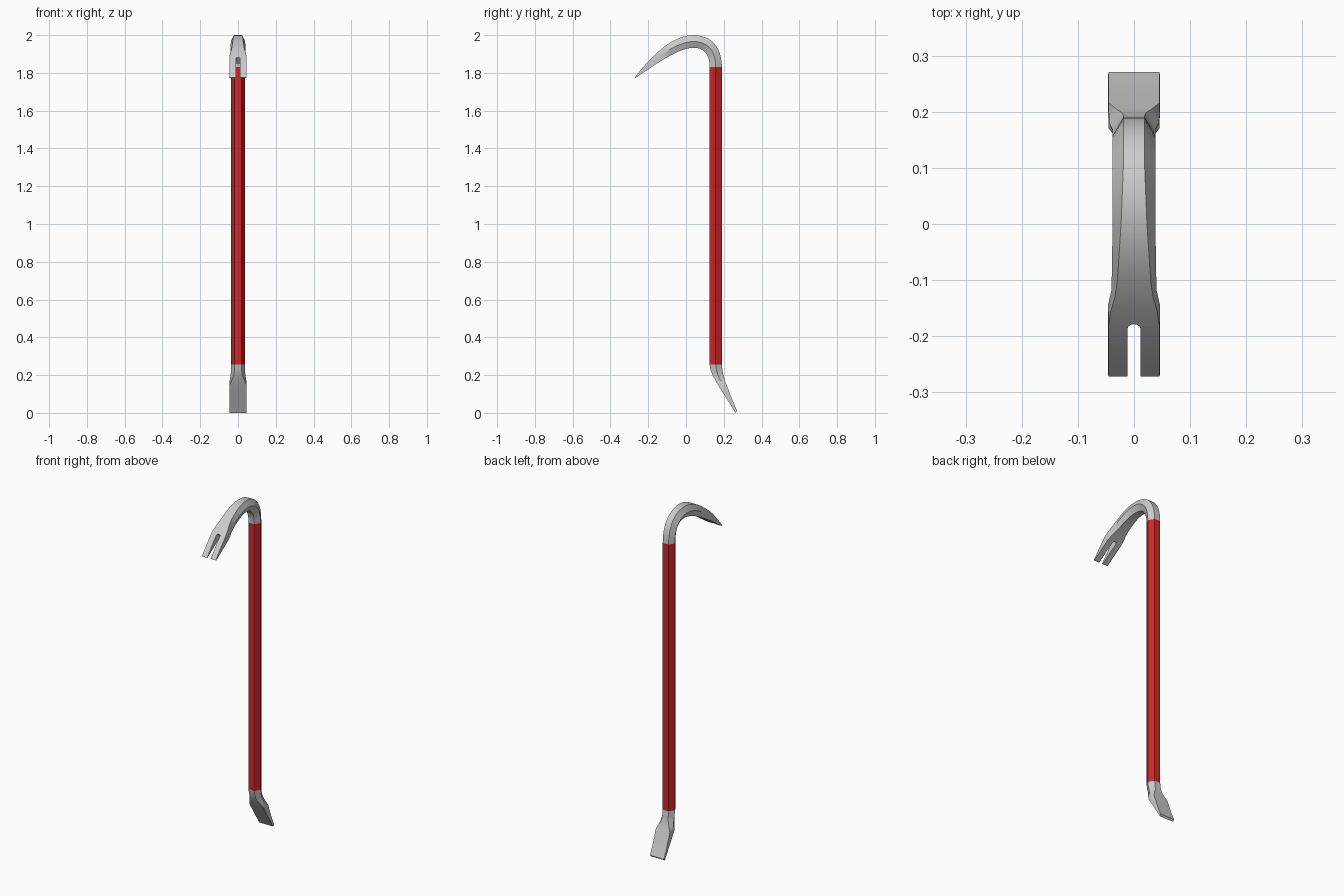
import bpy, bmesh, math
from mathutils import Vector
from mathutils.geometry import interpolate_bezier

if "Cube" in bpy.data.objects:
    bpy.data.objects.remove(bpy.data.objects["Cube"])

FLAT, MID = 0.019, 0.038   # half widths of the hexagonal bar


def lerp_table(table, v):
    """Piecewise linear lookup in (key, value) pairs with falling keys."""
    if v >= table[0][0]:
        return table[0][1]
    for (k0, a), (k1, b) in zip(table, table[1:]):
        if v >= k1:
            return a + (b - a) * (k0 - v) / (k0 - k1)
    return table[-1][1]


def make_object(name, bm):
    bmesh.ops.recalc_face_normals(bm, faces=bm.faces)
    mesh = bpy.data.meshes.new(name)
    bm.to_mesh(mesh)
    bm.free()
    ob = bpy.data.objects.new(name, mesh)
    bpy.context.collection.objects.link(ob)
    return ob


def loft(name, stations):
    """Skin hexagonal sections: (outer yz, inner yz, flat half width, middle half width)."""
    bm = bmesh.new()
    rings = []
    for (oy, oz), (iy, iz), f, m in stations:
        cy, cz = (oy + iy) / 2, (oz + iz) / 2
        pts = [(-f, oy, oz), (f, oy, oz), (m, cy, cz), (f, iy, iz), (-f, iy, iz), (-m, cy, cz)]
        rings.append([bm.verts.new(p) for p in pts])
    for a, b in zip(rings, rings[1:]):
        for i in range(6):
            j = (i + 1) % 6
            bm.faces.new((a[i], a[j], b[j], b[i]))
    bm.faces.new(rings[0])
    bm.faces.new(rings[-1])
    return make_object(name, bm)


def bezier_path(segments, n):
    pts = []
    for seg in segments:
        p = interpolate_bezier(*[Vector((0, y, z)) for y, z in seg], n)
        pts += [(v[1], v[2]) for v in (p[1:] if pts else p)]
    return pts


def smooth(ob):
    bpy.ops.object.select_all(action='DESELECT')
    ob.select_set(True)
    bpy.context.view_layer.objects.active = ob
    bpy.ops.object.shade_smooth_by_angle(angle=math.radians(25))


# Painted shaft
shaft = loft("shaft", [((0.19, z), (0.125, z), FLAT, MID) for z in (0.255, 1.83)])
red = bpy.data.materials.new("red_paint")
red.diffuse_color = (0.62, 0.02, 0.02, 1)
red.use_nodes = True
red.node_tree.nodes["Principled BSDF"].inputs["Base Color"].default_value = red.diffuse_color
shaft.data.materials.append(red)

# Hooked claw, thinning and widening toward the tip
outer = bezier_path([((0.19, 1.83), (0.19, 1.94), (0.13, 2.0), (0.04, 2.0)),
                     ((0.04, 2.0), (-0.08, 2.0), (-0.19, 1.88), (-0.272, 1.775))], 13)
inner = bezier_path([((0.125, 1.83), (0.125, 1.90), (0.095, 1.933), (0.04, 1.933)),
                     ((0.04, 1.933), (-0.04, 1.933), (-0.16, 1.845), (-0.268, 1.773))], 13)
flat_w = [(0.1, FLAT), (0.0, 0.023), (-0.12, 0.031), (-0.17, 0.0455), (-0.3, 0.0455)]
mid_w = [(0.0, MID), (-0.13, 0.040), (-0.155, 0.046), (-0.3, 0.046)]
claw = loft("hooked_claw", [(o, i, lerp_table(flat_w, o[0]), lerp_table(mid_w, o[0]))
                            for o, i in zip(outer, inner)])

# Nail slot cutter with a rounded end
d, n = Vector((0, -0.77, -0.64)), Vector((0, -0.64, 0.77))
r, start = 0.0115, Vector((0, -0.188, 1.876))
profile = [Vector((r * math.cos(a), 0, 0)) - d * r * math.sin(a)
           for a in (math.pi * k / 10 for k in range(11))]
profile += [Vector((-r, 0, 0)) + d * 0.2, Vector((r, 0, 0)) + d * 0.2]
bm = bmesh.new()
face = bm.faces.new([bm.verts.new(start + p - n * 0.12) for p in profile])
ext = bmesh.ops.extrude_face_region(bm, geom=[face])
bmesh.ops.translate(bm, vec=n * 0.24, verts=[g for g in ext["geom"] if isinstance(g, bmesh.types.BMVert)])
cutter = make_object("slot_cutter", bm)
cutter.hide_render = True
cutter.hide_set(True)
cut = claw.modifiers.new("slot", 'BOOLEAN')
cut.operation, cut.object, cut.solver = 'DIFFERENCE', cutter, 'EXACT'

# Chisel end: bar bends back and flattens into a wide blade
chisel = loft("chisel_end", [
    ((0.190, 0.255), (0.125, 0.255), FLAT, MID),
    ((0.193, 0.225), (0.130, 0.228), FLAT, MID),
    ((0.198, 0.200), (0.139, 0.203), 0.021, 0.0385),
    ((0.206, 0.172), (0.154, 0.175), 0.033, 0.044),
    ((0.216, 0.146), (0.171, 0.145), 0.0455, 0.046),
    ((0.233, 0.100), (0.204, 0.093), 0.0455, 0.046),
    ((0.252, 0.052), (0.236, 0.042), 0.0455, 0.046),
    ((0.271, 0.009), (0.262, 0.000), 0.0455, 0.046)])

for ob in (claw, chisel):
    smooth(ob)
